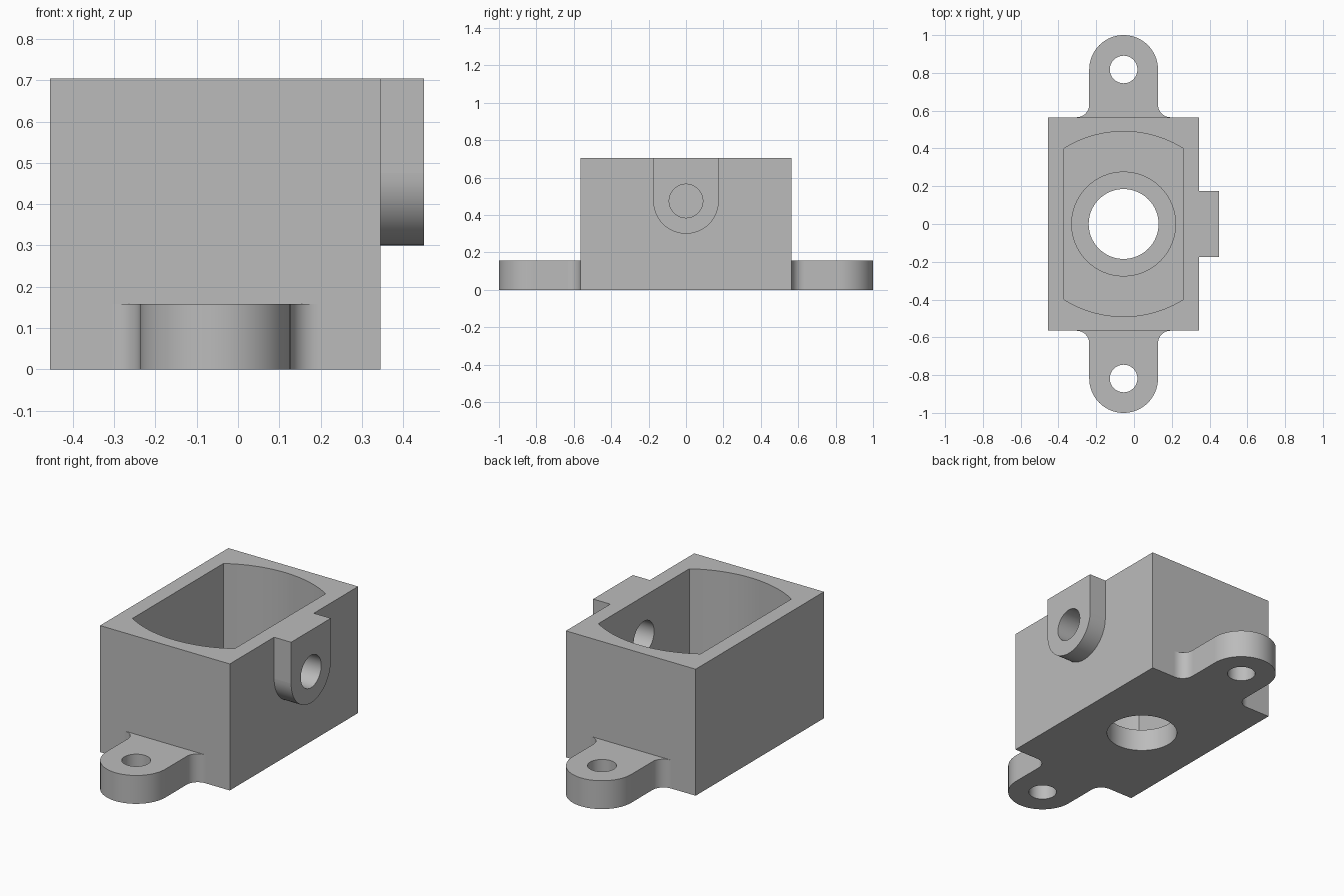
import bpy, bmesh, math
from mathutils import Vector

cube = bpy.data.objects.get("Cube")
if cube:
    bpy.data.objects.remove(cube, do_unlink=True)

# Main dimensions
CX = -0.055                 # axis of the bore and lugs
HALF_X, HALF_Y, HEIGHT = 0.4, 0.565, 0.705
LUG_H, LUG_R, LUG_Y = 0.158, 0.182, 0.818
FILLET = 0.067
FLOOR, SEAT = 0.158, 0.125  # cavity floor and bore seat heights
BOSS_Z, BOSS_R = 0.475, 0.175

grey = bpy.data.materials.new("plain grey")
grey.use_nodes = True
colour = (0.5, 0.5, 0.5, 1)
grey.diffuse_color = colour
grey.node_tree.nodes["Principled BSDF"].inputs["Base Color"].default_value = colour


def arc(u, v, r, start, end, n=24):
    """Points along an arc, angles in degrees."""
    angles = [math.radians(start + (end - start) * i / n) for i in range(n + 1)]
    return [(u + r * math.cos(a), v + r * math.sin(a)) for a in angles]


def circle(u, v, r, n=64):
    return arc(u, v, r, 0, 360, n)[:-1]


def prism(name, profile, low, high, axis="z"):
    """Extrude a closed profile along z (profile in xy) or x (profile in yz)."""
    place = (lambda u, v, w: (u, v, w)) if axis == "z" else (lambda u, v, w: (w, u, v))
    bm = bmesh.new()
    face = bm.faces.new([bm.verts.new(place(u, v, low)) for u, v in profile])
    ext = bmesh.ops.extrude_face_region(bm, geom=[face])
    moved = [g for g in ext["geom"] if isinstance(g, bmesh.types.BMVert)]
    bmesh.ops.translate(bm, verts=moved, vec=Vector(place(0, 0, high - low)))
    bmesh.ops.recalc_face_normals(bm, faces=bm.faces)
    mesh = bpy.data.meshes.new(name)
    bm.to_mesh(mesh)
    bm.free()
    mesh.materials.append(grey)
    obj = bpy.data.objects.new(name, mesh)
    bpy.context.collection.objects.link(obj)
    return obj


def combine(target, tool, operation):
    """Apply a boolean and discard the tool."""
    mod = target.modifiers.new(tool.name, "BOOLEAN")
    mod.operation, mod.solver, mod.object = operation, "EXACT", tool
    bpy.context.view_layer.objects.active = target
    bpy.ops.object.modifier_apply(modifier=mod.name)
    bpy.data.objects.remove(tool, do_unlink=True)


# Rectangular body
box = [(CX + sx * HALF_X, sy * HALF_Y) for sx, sy in ((-1, -1), (1, -1), (1, 1), (-1, 1))]
housing = prism("bracket_housing", box, 0, HEIGHT)

# Mounting lugs: rounded end, filleted root, sunk a little into the body
right_half = (arc(LUG_R + FILLET, HALF_Y + FILLET, FILLET, 270, 180, 12)
              + arc(0, LUG_Y, LUG_R, 0, 90))
right_half.insert(0, (LUG_R + FILLET, HALF_Y - 0.04))
left_half = [(-u, v) for u, v in reversed(right_half[:-1])]
lug = right_half + left_half
for side, name in ((-1, "front_lug"), (1, "back_lug")):
    outline = [(CX + u, side * v) for u, v in lug]
    combine(housing, prism(name, outline, 0, LUG_H), "UNION")

# Side boss with a rounded lower end
boss = [(-BOSS_R, HEIGHT)] + arc(0, BOSS_Z, BOSS_R, 180, 360, 32) + [(BOSS_R, HEIGHT)]
combine(housing, prism("side_boss", boss, CX + HALF_X - 0.04, 0.45, "x"), "UNION")

# Cavity with flat sides and bowed ends
half_w, corner_y, bow = 0.315, 0.4, 0.09
radius = (half_w ** 2 + bow ** 2) / (2 * bow)
sweep = math.degrees(math.asin(half_w / radius))
back = arc(0, corner_y + bow - radius, radius, 90 - sweep, 90 + sweep, 25)
cavity = [(CX + u, v) for u, v in back] + [(CX - u, -v) for u, v in back]
combine(housing, prism("cavity", cavity, FLOOR, HEIGHT + 0.1), "DIFFERENCE")

# Bore, its seat, lug holes and the side hole
combine(housing, prism("bore_seat", circle(CX, 0, 0.275), SEAT, FLOOR + 0.1), "DIFFERENCE")
combine(housing, prism("bore", circle(CX, 0, 0.185), -0.1, FLOOR + 0.1), "DIFFERENCE")
for side in (-1, 1):
    hole = prism("lug_hole", circle(CX, side * LUG_Y, 0.073, 48), -0.1, LUG_H + 0.1)
    combine(housing, hole, "DIFFERENCE")
combine(housing, prism("side_hole", circle(0, BOSS_Z, 0.09, 48), 0.1, 0.6, "x"), "DIFFERENCE")

# Smooth the curved walls, keep the flat faces flat
bpy.ops.object.select_all(action="DESELECT")
housing.select_set(True)
bpy.context.view_layer.objects.active = housing
bpy.ops.object.shade_smooth_by_angle(angle=math.radians(30))
for poly in housing.data.polygons:
    poly.use_smooth = max(abs(c) for c in poly.normal) < 0.9999
